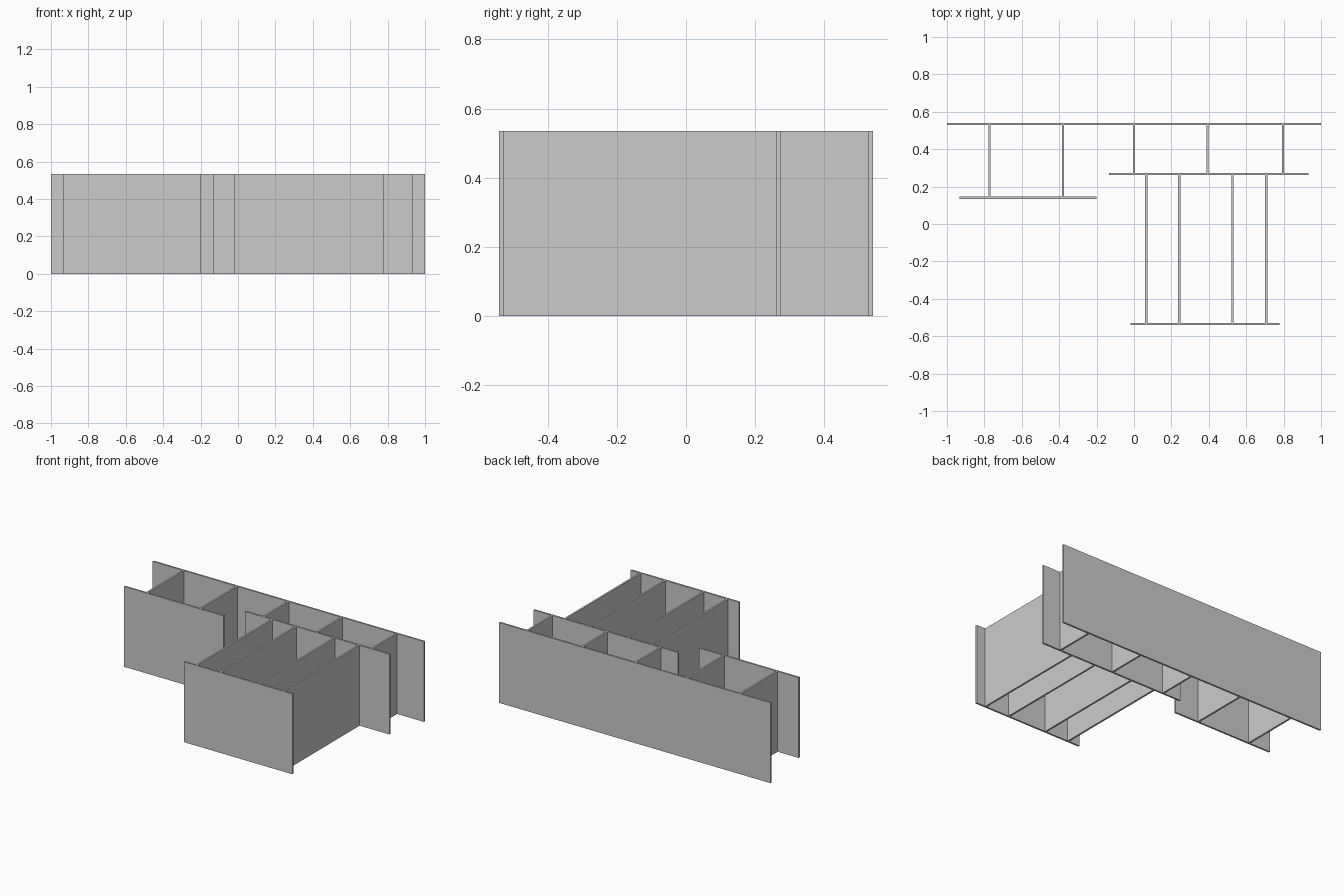
import bpy
import bmesh
from mathutils import Matrix, Vector

if "Cube" in bpy.data.objects:
    bpy.data.objects.remove(bpy.data.objects["Cube"])

H = 0.535   # panel height
T = 0.012   # panel thickness


def panel(name, x0, x1, y0, y1):
    """Upright rectangular panel standing on z = 0."""
    bm = bmesh.new()
    bmesh.ops.create_cube(bm, size=1)
    bm.transform(Matrix.Translation(Vector(((x0 + x1) / 2, (y0 + y1) / 2, H / 2)))
                 @ Matrix.Diagonal((x1 - x0, y1 - y0, H, 1)))
    mesh = bpy.data.meshes.new(name)
    bm.to_mesh(mesh)
    bm.free()
    obj = bpy.data.objects.new(name, mesh)
    bpy.context.collection.objects.link(obj)


# Long walls running left to right: x range and y centre
walls = {
    "back_wall": (-1.0, 1.0, 0.534),
    "left_wall": (-0.933, -0.2, 0.141),
    "middle_wall": (-0.133, 0.932, 0.267),
    "front_wall": (-0.02, 0.778, -0.534),
}
for name, (x0, x1, y) in walls.items():
    panel(name, x0, x1, y - T / 2, y + T / 2)

# Partitions spanning between two walls: front wall, rear wall, x centres
partitions = [
    ("left_partition", "left_wall", "back_wall", (-0.773, -0.379)),
    ("middle_partition", "middle_wall", "back_wall", (0.0, 0.393, 0.797)),
    ("front_partition", "front_wall", "middle_wall", (0.066, 0.242, 0.526, 0.707)),
]
for name, front, rear, xs in partitions:
    for i, x in enumerate(xs, 1):
        panel(f"{name}_{i}", x - T / 2, x + T / 2,
              walls[front][2] + T / 2, walls[rear][2] - T / 2)
